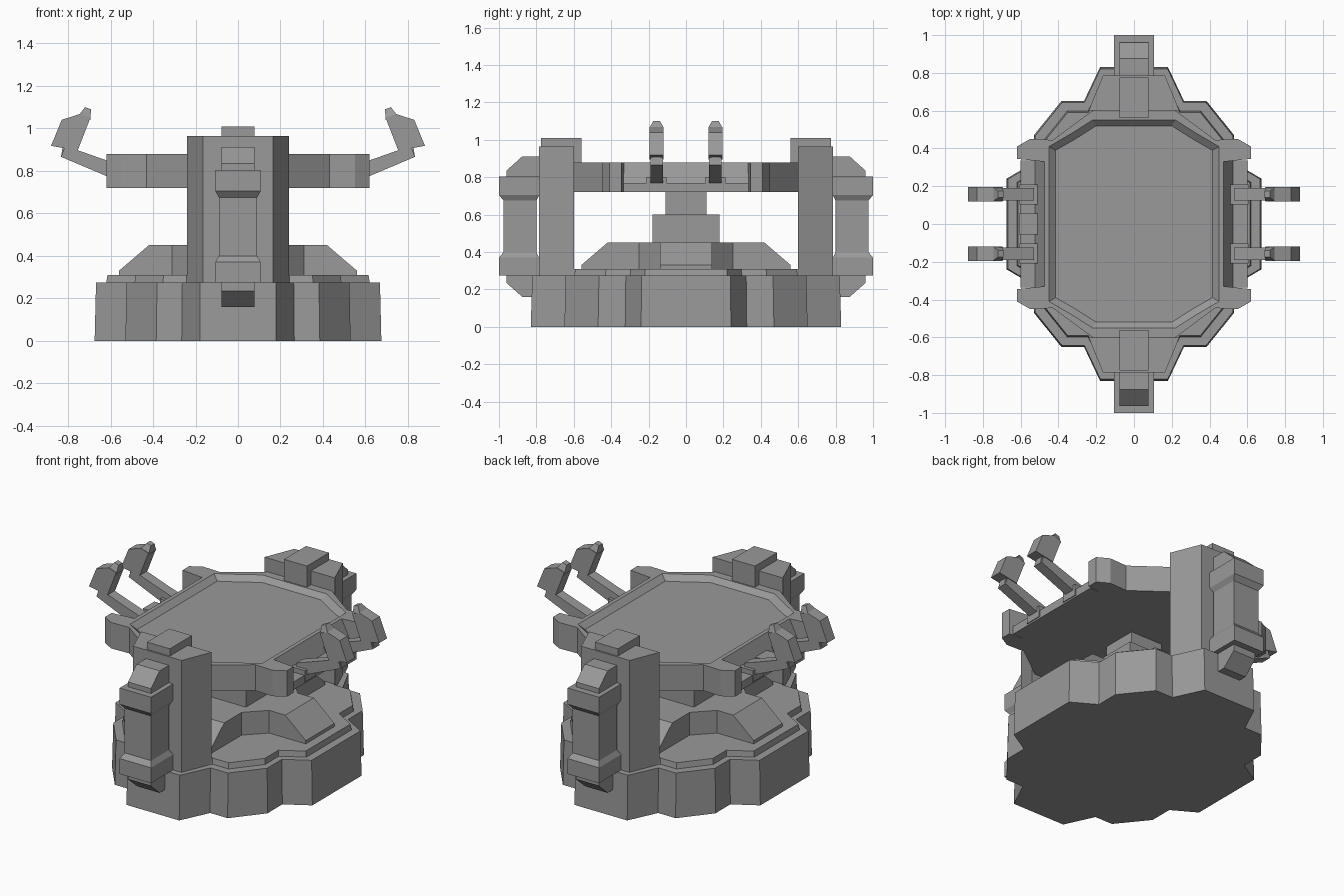
import bpy
import bmesh

cube = bpy.data.objects.get("Cube")
if cube:
    bpy.data.objects.remove(cube, do_unlink=True)

grey = bpy.data.materials.new("stone_grey")
grey.use_nodes = True
tone = (0.32, 0.32, 0.32, 1)
grey.diffuse_color = tone
grey.node_tree.nodes["Principled BSDF"].inputs["Base Color"].default_value = tone


def loft(name, loops):
    """Join matching loops of 3D points, closing both ends."""
    bm = bmesh.new()
    rings = [[bm.verts.new(p) for p in loop] for loop in loops]
    n = len(rings[0])
    for a, b in zip(rings, rings[1:]):
        for i in range(n):
            j = (i + 1) % n
            bm.faces.new((a[i], a[j], b[j], b[i]))
    bm.faces.new(rings[0])
    bm.faces.new(rings[-1])
    bmesh.ops.recalc_face_normals(bm, faces=bm.faces)
    mesh = bpy.data.meshes.new(name)
    bm.to_mesh(mesh)
    bm.free()
    mesh.materials.append(grey)
    obj = bpy.data.objects.new(name, mesh)
    bpy.context.collection.objects.link(obj)
    return obj


def full(quarter, s=1):
    """Mirror a quarter outline about both axes."""
    q = [(x * s, y * s) for x, y in quarter]
    half = q + [(x, -y) for x, y in reversed(q)]
    return half + [(-x, y) for x, y in reversed(half)]


def rect(x, y0, y1):
    return [(-x, y0), (x, y0), (x, y1), (-x, y1)]


def stack(name, levels):
    """Loft flat outlines given as (outline, height)."""
    return loft(name, [[(x, y, z) for x, y in o] for o, z in levels])


def box(name, x0, x1, y0, y1, z0, z1):
    o = [(x0, y0), (x1, y0), (x1, y1), (x0, y1)]
    return stack(name, [(o, z0), (o, z1)])


def side_slab(name, pts, side, y0, y1):
    """Extrude an xz profile along y, on the chosen side."""
    return loft(name, [[(side * x, y, z) for x, z in pts] for y in (y0, y1)])


# Notched base with a thin step on top
base = [(0.18, 0.83), (0.265, 0.65), (0.385, 0.65), (0.53, 0.47),
        (0.53, 0.325), (0.675, 0.24)]
stack("base", [(full(base), 0), (full(base, 0.99), 0.275)])
stack("base_step", [(full(base, 0.92), 0.27), (full(base, 0.91), 0.31)])


# Cross-shaped plinth with sloped arm ends
def cross(end):
    return full([(0.2, end), (0.2, 0.25), (0.31, 0.14), (end, 0.14)])


stack("plinth", [(cross(0.56), 0.3), (cross(0.56), 0.33), (cross(0.42), 0.45)])

# Pedestal under the platform
box("pedestal_lower", -0.18, 0.18, -0.18, 0.18, 0.44, 0.6)
box("pedestal_upper", -0.11, 0.11, -0.11, 0.11, 0.59, 0.73)

# Platform with raised rim and bevelled sunken floor
outer = full([(0.22, 0.6), (0.43, 0.445), (0.55, 0.45), (0.62, 0.41),
              (0.62, 0.345), (0.475, 0.33)])
lip = full([(0.22, 0.55), (0.33, 0.48), (0.45, 0.41), (0.45, 0.39),
            (0.45, 0.36), (0.45, 0.33)])
floor = full([(0.2, 0.52), (0.31, 0.45), (0.415, 0.39), (0.415, 0.37),
              (0.415, 0.35), (0.415, 0.33)])
stack("platform", [(outer, 0.72), (outer, 0.88), (lip, 0.88), (floor, 0.85)])

# Side shelves and the two claws on each
shelf = [(0.45, 0.72), (0.6, 0.72), (0.6, 0.77), (0.525, 0.77), (0.475, 0.88), (0.45, 0.87)]
arm = [(0.53, 0.74), (0.62, 0.776), (0.833, 0.866), (0.814, 0.918), (0.62, 0.85), (0.53, 0.82)]
wrist = [(0.833, 0.866), (0.82, 0.95), (0.77, 0.95), (0.78, 0.895)]
hand = [(0.88, 0.918), (0.83, 1.04), (0.745, 1.068), (0.695, 1.05), (0.755, 0.895)]
for side, label in ((1, "left"), (-1, "right")):
    side_slab(label + "_shelf", shelf, side, -0.335, 0.335)
    for y, place in ((-0.157, "front"), (0.157, "back")):
        tag = f"{label}_{place}_claw"
        a, b = sorted((side * 0.49, side * 0.605))
        box(tag + "_mount", a, b, y - 0.053, y + 0.053, 0.73, 0.8)
        side_slab(tag + "_arm", arm, side, y - 0.033, y + 0.033)
        side_slab(tag + "_wrist", wrist, side, y - 0.024, y + 0.024)
        side_slab(tag + "_hand", hand, side, y - 0.038, y + 0.038)
        # Narrowing finger tip
        loft(tag + "_tip", [
            [(side * x, y + w, z) for x, z, w in
             ((0.745, 1.068, -0.036), (0.695, 1.04, -0.036),
              (0.695, 1.04, 0.036), (0.745, 1.068, 0.036))],
            [(side * x, y + w, z) for x, z, w in
             ((0.72, 1.1, -0.018), (0.692, 1.09, -0.018),
              (0.692, 1.09, 0.018), (0.72, 1.1, 0.018))]])
box("right_shelf_block", -0.61, -0.51, -0.055, 0.055, 0.75, 0.8)

# Columns with caps and outer pillars, front and back
for d, place in ((-1, "front"), (1, "back")):
    def flip(o):
        return [(x, d * y) for x, y in o]

    column = flip([(-0.24, 0.6), (0.24, 0.6), (0.165, 0.785), (-0.165, 0.785)])
    stack(place + "_column", [(column, 0.27), (column, 0.965)])
    cap = flip(rect(0.078, 0.56, 0.775))
    stack(place + "_cap", [(cap, 0.875), (cap, 1.01)])

    wide = flip(rect(0.107, 0.785, 1.0))
    slim = flip(rect(0.09, 0.8, 0.975))
    stack(place + "_pillar", [(wide, 0.275), (wide, 0.37), (slim, 0.4),
                              (slim, 0.675), (wide, 0.705), (wide, 0.805)])

    # Sloped end pieces above and below the pillar
    top = [(0.77, 0.8), (0.96, 0.8), (0.96, 0.835), (0.875, 0.912), (0.77, 0.912)]
    foot = [(0.8, 0.28), (0.96, 0.28), (0.96, 0.235), (0.875, 0.16), (0.8, 0.16)]
    for part, pts in (("top", top), ("foot", foot)):
        loft(f"{place}_pillar_{part}",
             [[(x, d * y, z) for y, z in pts] for x in (-0.078, 0.078)])
